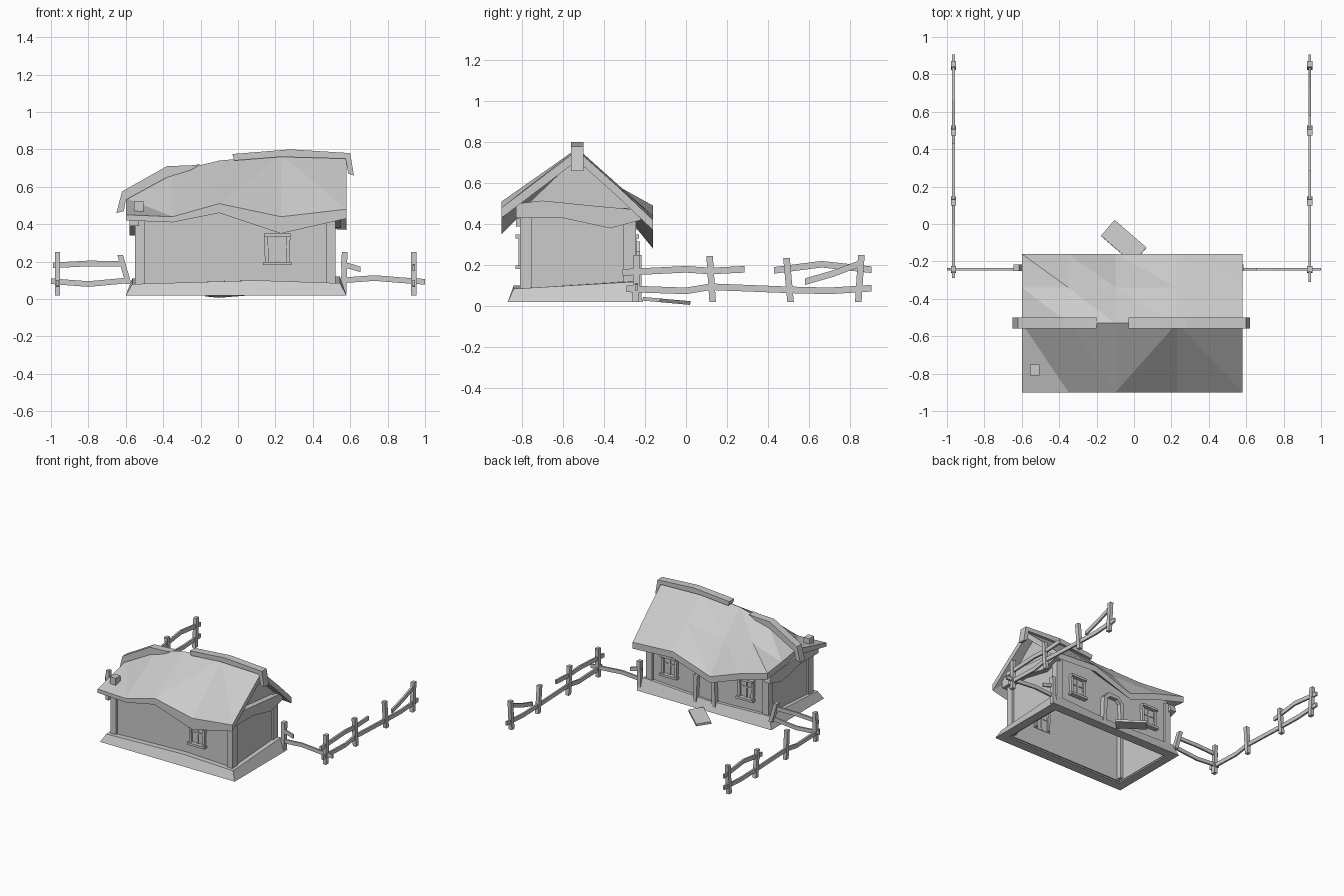
import bpy, bmesh, math
from mathutils import Vector, Matrix

if "Cube" in bpy.data.objects:
    bpy.data.objects.remove(bpy.data.objects["Cube"], do_unlink=True)

grey = bpy.data.materials.new("plain grey")
grey.use_nodes = True
grey.diffuse_color = (0.6, 0.6, 0.6, 1)
grey.node_tree.nodes["Principled BSDF"].inputs["Base Color"].default_value = (0.6, 0.6, 0.6, 1)


def finish(name, bm):
    bmesh.ops.recalc_face_normals(bm, faces=bm.faces)
    mesh = bpy.data.meshes.new(name)
    bm.to_mesh(mesh)
    bm.free()
    mesh.materials.append(grey)
    ob = bpy.data.objects.new(name, mesh)
    bpy.context.collection.objects.link(ob)
    return ob


def loft(name, rings, cap=True, closed=False):
    """Join equal rings of points; cap the ends or close the loop."""
    bm = bmesh.new()
    rows = [[bm.verts.new(p) for p in ring] for ring in rings]
    n = len(rows[0])
    pairs = list(zip(rows, rows[1:])) + ([(rows[-1], rows[0])] if closed else [])
    for a, b in pairs:
        for i in range(n):
            j = (i + 1) % n
            bm.faces.new((a[i], a[j], b[j], b[i]))
    if cap and not closed:
        bm.faces.new(rows[0])
        bm.faces.new(rows[-1])
    return finish(name, bm)


def plate(name, outline, axis, c0, c1):
    """Extrude an upright outline along x or y."""
    put = (lambda p, c: (c, *p)) if axis == "x" else (lambda p, c: (p[0], c, p[1]))
    return loft(name, [[put(p, c) for p in outline] for c in (c0, c1)])


def beam(name, path, axis, a, b):
    """Sweep an a x b section, square to the axis, along a path."""
    units = [Vector(u) for u, k in zip(Matrix.Identity(3), "xyz") if k != axis]
    corners = [units[0] * a / 2 * s + units[1] * b / 2 * t
               for s, t in ((-1, -1), (1, -1), (1, 1), (-1, 1))]
    return loft(name, [[Vector(p) + c for c in corners] for p in path])


def box(name, x, y, z):
    outline = [(x[0], z[0]), (x[1], z[0]), (x[1], z[1]), (x[0], z[1])]
    return plate(name, outline, "y", *y)


# Sagging thatched roof: front eave, ridge, back fold, back eave
cols = (-0.6, -0.35, -0.1, 0.23, 0.58)
rows = [
    (-0.90, (0.45, 0.44, 0.51, 0.44, 0.48), (0.03, 0.03, 0.05, 0.09, 0.05)),
    (-0.53, (0.54, 0.68, 0.74, 0.77, 0.76), (0.05,) * 5),
    (-0.34, (0.51, 0.59, 0.55, 0.60, 0.59), (0.05,) * 5),
    (-0.16, (0.49, 0.42, 0.33, 0.44, 0.42), (0.05,) * 5),
]
bm = bmesh.new()
top = [[bm.verts.new((x, y, z)) for x, z in zip(cols, zs)] for y, zs, _ in rows]
low = [[bm.verts.new((x, y, z - t)) for x, z, t in zip(cols, zs, ts)] for y, zs, ts in rows]
for g in (top, low):
    for r in range(3):
        for i in range(4):
            a, b, c, d = g[r][i], g[r][i + 1], g[r + 1][i + 1], g[r + 1][i]
            if (r, i) == (0, 2):
                tris = (a, b, c), (a, c, d)
            else:
                tris = (a, b, d), (b, c, d)
            for t in tris:
                bm.faces.new(t)
for i in range(4):
    for r in (0, 3):
        bm.faces.new((top[r][i], top[r][i + 1], low[r][i + 1], low[r][i]))
for r in range(3):
    for i in (0, 4):
        bm.faces.new((top[r][i], top[r + 1][i], low[r + 1][i], low[r][i]))
finish("roof", bm)

# Broken ridge caps with hooked ends
plate("ridge_cap_low", [(-0.65, 0.46), (-0.62, 0.575), (-0.38, 0.71), (-0.25, 0.715), (-0.2, 0.72),
                        (-0.25, 0.69), (-0.38, 0.65), (-0.6, 0.53), (-0.61, 0.47)], "y", -0.56, -0.5)
plate("ridge_cap_high", [(-0.03, 0.775), (0.28, 0.8), (0.6, 0.78), (0.62, 0.66), (0.59, 0.67),
                         (0.575, 0.75), (0.23, 0.76), (-0.02, 0.74)], "y", -0.56, -0.5)
box("roof_vent", (-0.555, -0.505), (-0.81, -0.75), (0.45, 0.525))

# Walls, open underneath
plate("front_wall", [(-0.54, 0.03), (0.51, 0.03), (0.51, 0.47), (-0.1, 0.5), (-0.54, 0.44)],
      "y", -0.795, -0.785)
plate("back_wall", [(-0.54, 0.03), (0.51, 0.03), (0.51, 0.48), (0.23, 0.49), (-0.1, 0.4),
                    (-0.35, 0.48), (-0.54, 0.47)], "y", -0.275, -0.265)
for name, x, eave, peak in (("left_gable", 0.5, 0.48, 0.73), ("right_gable", -0.53, 0.44, 0.55)):
    plate(name, [(-0.79, 0.03), (-0.27, 0.03), (-0.27, eave), (-0.53, peak), (-0.79, eave)],
          "x", x - 0.005, x + 0.005)

# Corner posts and wavy gable beams
for x, h in ((-0.525, 0.44), (0.495, 0.48)):
    for y in (-0.78, -0.275):
        beam("corner_post", [(x, y, 0.04), (x, y, h)], "z", 0.05, 0.06)
for name, x, drop in (("left_gable_beam", 0.525, 0), ("right_gable_beam", -0.555, 0.04)):
    plate(name, [(y, z - drop) for y, z in (
        (-0.83, 0.43), (-0.6, 0.43), (-0.37, 0.38), (-0.22, 0.42), (-0.23, 0.47),
        (-0.45, 0.49), (-0.7, 0.515), (-0.83, 0.5))], "x", x - 0.025, x + 0.025)

# Flared foundation skirt, hollow inside
section = []
for x, y, h in ((-1, -1, 0.08), (0.2, -1, 0.1), (1, -1, 0.085),
                (1, 1, 0.12), (0, 1, 0.09), (-1, 1, 0.11)):
    section.append([(-0.01 + x * hx, -0.54 + y * hy, z) for hx, hy, z in (
        (0.59, 0.33, 0.02), (0.555, 0.3, h), (0.52, 0.255, h), (0.52, 0.255, 0.02))])
loft("foundation", section, closed=True)


# Windows: frame, sill, crossbars and pane
def window(name, x, y):
    out = math.copysign(0.012, y + 0.53)
    for s in (-1, 1):
        beam(name + "_side", [(x + s * 0.056, y, 0.19), (x + s * 0.06, y, 0.34)], "z", 0.02, 0.045)
    for z, w in ((0.19, 0.15), (0.34, 0.14)):
        beam(name + "_rail", [(x - w / 2, y + out, z), (x + w / 2, y + out, z)], "x", 0.05, 0.018)
    beam(name + "_upright", [(x, y, 0.19), (x, y, 0.34)], "z", 0.014, 0.03)
    beam(name + "_crossbar", [(x - 0.055, y, 0.28), (x + 0.055, y, 0.28)], "x", 0.03, 0.01)
    box(name + "_pane", (x - 0.05, x + 0.05), (y - 0.008, y + 0.008), (0.2, 0.33))


window("front_window", 0.21, -0.795)
window("back_left_window", 0.32, -0.265)
window("back_right_window", -0.35, -0.265)

# Door with arched frame
box("door", (-0.07, 0.07), (-0.28, -0.258), (0.04, 0.3))
for s in (-1, 1):
    beam("door_jamb", [(s * 0.085, -0.255, 0.03), (s * 0.075, -0.255, 0.27)], "z", 0.03, 0.06)
plate("door_arch", [(-0.09, 0.26), (-0.05, 0.31), (0.05, 0.315), (0.09, 0.26),
                    (0.065, 0.255), (0.035, 0.285), (-0.035, 0.285), (-0.065, 0.255)], "y", -0.285, -0.225)

# Crooked doorstep slab
step = box("doorstep", (-0.113, 0.113), (-0.056, 0.056), (-0.009, 0.009))
step.matrix_world = (Matrix.Translation((-0.055, -0.095, 0.026)) @ Matrix.Rotation(-0.09, 4, "X")
                     @ Matrix.Rotation(math.radians(-41), 4, "Z"))


# Side fences
def side_rail(x, points):
    beam("fence_rail", [(x, y, z) for y, z in points], "y", 0.014, 0.032)


for x in (-0.965, 0.94):
    for foot, head, h in ((-0.245, -0.24, 0.25), (0.13, 0.115, 0.245),
                          (0.51, 0.49, 0.235), (0.84, 0.855, 0.25)):
        beam("fence_post", [(x, foot, 0.02), (x, head, h)], "z", 0.028, 0.032)
    side_rail(x, [(-0.29, 0.085), (0, 0.075), (0.12, 0.095), (0.5, 0.08), (0.7, 0.075), (0.905, 0.088)])
side_rail(0.94, [(-0.31, 0.165), (0, 0.18), (0.12, 0.172), (0.285, 0.18)])
side_rail(0.94, [(0.58, 0.12), (0.72, 0.16), (0.865, 0.215)])
side_rail(-0.965, [(0.43, 0.175), (0.66, 0.205), (0.905, 0.178)])


# Front-line fences joining the house
def cross_rail(points):
    beam("fence_rail", [(x, -0.242, z) for x, z in points], "x", 0.014, 0.03)


cross_rail([(-1.0, 0.095), (-0.8, 0.08), (-0.58, 0.1)])
cross_rail([(-0.99, 0.18), (-0.8, 0.19), (-0.61, 0.188)])
cross_rail([(0.56, 0.1), (0.73, 0.112), (0.88, 0.1), (1.0, 0.092)])
cross_rail([(0.55, 0.185), (0.6, 0.175), (0.655, 0.158)])
beam("house_post_right", [(-0.585, -0.235, 0.08), (-0.63, -0.235, 0.235)], "z", 0.03, 0.035)
beam("house_post_left", [(0.565, -0.235, 0.03), (0.57, -0.235, 0.25)], "z", 0.03, 0.035)
